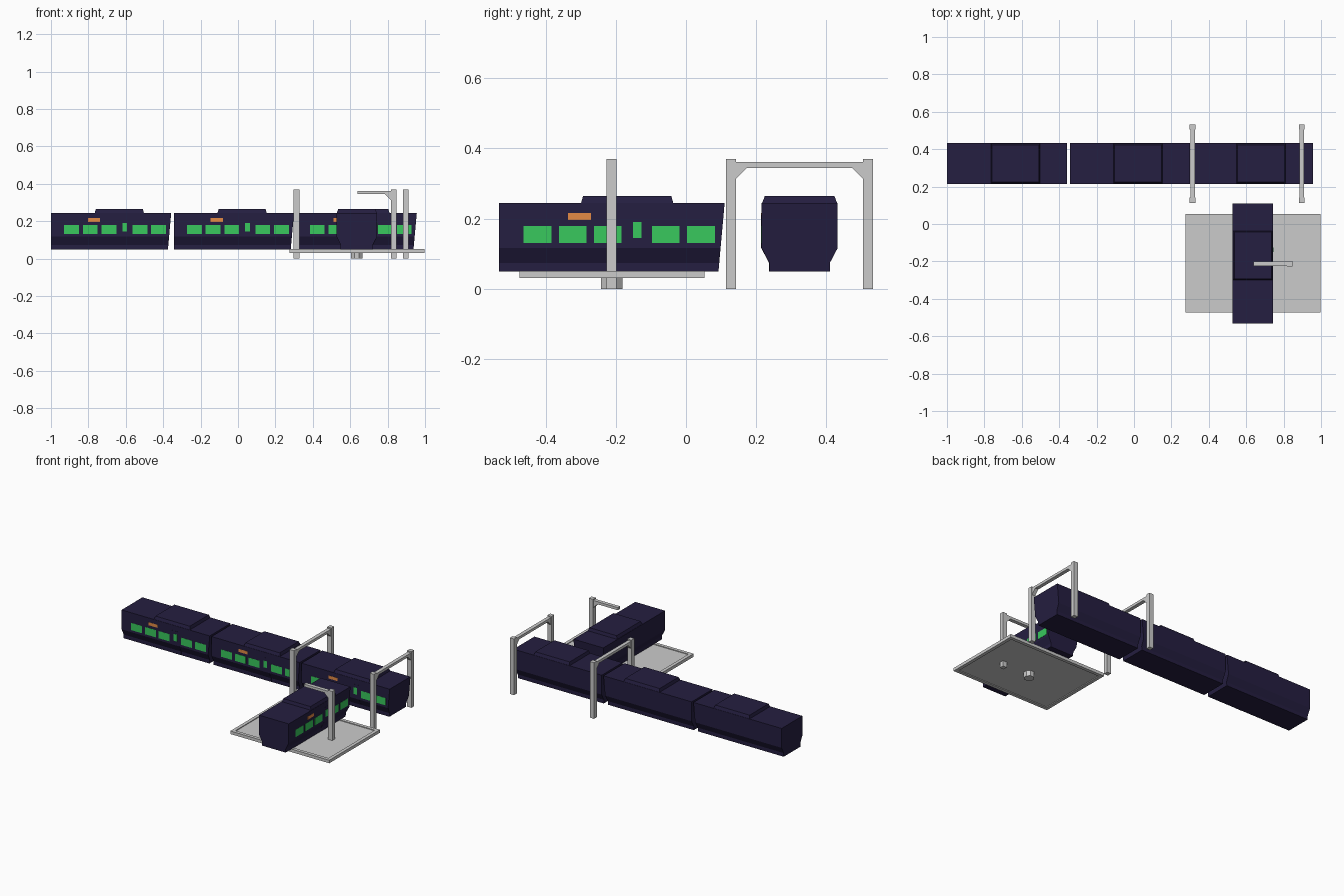
import bpy, math
from mathutils import Matrix

if "Cube" in bpy.data.objects:
    bpy.data.objects.remove(bpy.data.objects["Cube"])


def material(name, rgb):
    m = bpy.data.materials.new(name)
    m.diffuse_color = (*rgb, 1)
    m.use_nodes = True
    m.node_tree.nodes["Principled BSDF"].inputs["Base Color"].default_value = m.diffuse_color
    return m


NAVY = material("navy_paint", (0.018, 0.013, 0.052))
GREEN = material("green_glass", (0.04, 0.58, 0.11))
ORANGE = material("orange_sign", (0.78, 0.26, 0.06))


def make(name, verts, faces, mat=None, xf=None):
    me = bpy.data.meshes.new(name)
    me.from_pydata(verts, [], faces)
    ob = bpy.data.objects.new(name, me)
    bpy.context.collection.objects.link(ob)
    if mat:
        me.materials.append(mat)
    if xf:
        me.transform(xf)
    # consistent outward normals
    import bmesh
    bm = bmesh.new()
    bm.from_mesh(me)
    bmesh.ops.recalc_face_normals(bm, faces=bm.faces)
    bm.to_mesh(me)
    bm.free()
    return ob


def loft(name, a, b, mat=None, xf=None):
    """Closed solid between two matching rings of points."""
    n = len(a)
    faces = [tuple(range(n)), tuple(range(n, 2 * n))]
    faces += [(i, (i + 1) % n, (i + 1) % n + n, i + n) for i in range(n)]
    return make(name, a + b, faces, mat, xf)


def box(name, x, y, z, mat=None, xf=None):
    ring = [(x[0], y[0]), (x[1], y[0]), (x[1], y[1]), (x[0], y[1])]
    return loft(name, [(*p, z[0]) for p in ring], [(*p, z[1]) for p in ring], mat, xf)


# Half cross-section of a car body, as (half width, height)
HALF = [(0.1085, 0.245), (0.1085, 0.117), (0.086, 0.074), (0.086, 0.05)]
LENGTH = 0.643


def car(tag, xf):
    # Body with a square rear and a raked nose
    ring = HALF + [(-y, z) for y, z in reversed(HALF)]
    rear = [(0, y, z) for y, z in ring]
    nose = [(LENGTH - (0.245 - z) * 0.09, y, z) for y, z in ring]
    loft("car_body_" + tag, rear, nose, NAVY, xf)
    # Tapered roof pod
    lo = [(0.234, -0.107), (0.497, -0.107), (0.497, 0.107), (0.234, 0.107)]
    hi = [(0.240, -0.099), (0.491, -0.099), (0.491, 0.099), (0.240, 0.099)]
    loft("roof_pod_" + tag, [(*p, 0.244) for p in lo], [(*p, 0.265) for p in hi], NAVY, xf)
    # Door panel following the side profile
    side = [(0.1095, 0.21), (0.1095, 0.117), (0.087, 0.074), (0.087, 0.05)]
    strip = [(-y, z) for y, z in side] + [(-y + 0.005, z) for y, z in reversed(side)]
    loft("door_" + tag, [(0.3675, y, z) for y, z in strip],
         [(0.42, y, z) for y, z in strip], NAVY, xf)
    # Windows and destination sign on the platform side only
    for i, x in enumerate((0.071, 0.171, 0.271, 0.436, 0.536)):
        box(f"window_{tag}_{i}", (x, x + 0.079), (-0.1095, -0.106), (0.131, 0.179), GREEN, xf)
    box("door_window_" + tag, (0.382, 0.407), (-0.1105, -0.106), (0.145, 0.19), GREEN, xf)
    box("sign_" + tag, (0.197, 0.262), (-0.1095, -0.106), (0.197, 0.217), ORANGE, xf)


# Three cars in a row, one turned across on the turntable
for i in range(3):
    car(str(i), Matrix.Translation((-1 + 0.6565 * i, 0.3235, 0)))
car("crosswise", Matrix.Translation((0.635, -0.533, 0)) @ Matrix.Rotation(math.pi / 2, 4, 'Z'))


def brace(name, xf):
    """Triangular gusset in the local xz plane, under a beam running along +x."""
    tri = [(0, 0.346), (0.032, 0.346), (0, 0.314)]
    loft(name, [(x, -0.012, z) for x, z in tri], [(x, 0.012, z) for x, z in tri], None, xf)


def post(name, x, y):
    box(name, (x - 0.015, x + 0.015), (y - 0.0145, y + 0.0145), (0, 0.37))


# Two portal gates over the row
for g, x in (("left", 0.313), ("right", 0.897)):
    for side, y, s in (("front", 0.128, 1), ("back", 0.5185, -1)):
        post(f"gate_post_{g}_{side}", x, y)
        brace(f"gate_brace_{g}_{side}", Matrix.Translation((x, y + s * 0.0145, 0))
              @ Matrix.Rotation(s * math.pi / 2, 4, 'Z'))
    box("gate_beam_" + g, (x - 0.012, x + 0.012), (0.14, 0.507), (0.345, 0.362))

# Single-arm crane post
post("crane_post", 0.832, -0.2125)
box("crane_arm", (0.638, 0.819), (-0.2245, -0.2005), (0.345, 0.362))
brace("crane_brace", Matrix.Translation((0.817, -0.2125, 0)) @ Matrix.Rotation(math.pi, 4, 'Z'))

# Turntable platform: rim, recessed floor and pivot
X0, X1, Y0, Y1, W = 0.276, 0.998, -0.474, 0.053, 0.022
Z = (0.031, 0.051)
for n, y in (("front", (Y0, Y0 + W)), ("back", (Y1 - W, Y1))):
    box("platform_rim_" + n, (X0, X1), y, Z)
for n, x in (("left", (X0, X0 + W)), ("right", (X1 - W, X1))):
    box("platform_rim_" + n, x, (Y0 + W, Y1 - W), Z)
box("platform_floor", (X0 + W, X1 - W), (Y0 + W, Y1 - W), (0.036, 0.046))
ring = [(0.635 + 0.0325 * math.cos((k + 0.5) * math.pi / 4),
         -0.2115 + 0.0325 * math.sin((k + 0.5) * math.pi / 4)) for k in range(8)]
loft("platform_pivot", [(*p, 0) for p in ring], [(*p, 0.04) for p in ring])
